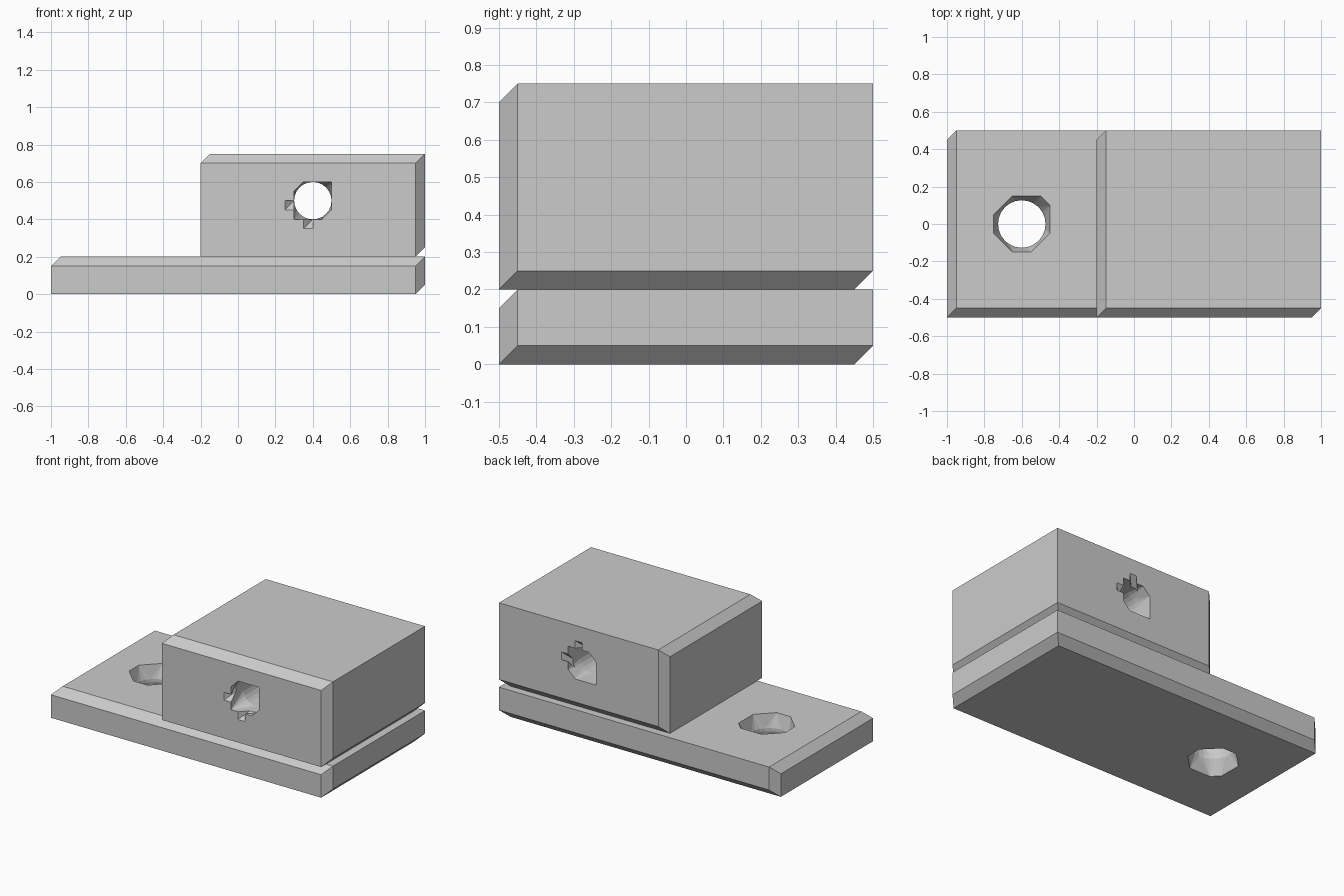
import bpy, bmesh, math
from mathutils import Vector

if "Cube" in bpy.data.objects:
    bpy.data.objects.remove(bpy.data.objects["Cube"], do_unlink=True)

grey = bpy.data.materials.new("plain grey")
grey.use_nodes = True
grey.diffuse_color = (0.6, 0.6, 0.6, 1)
grey.node_tree.nodes["Principled BSDF"].inputs["Base Color"].default_value = (0.6, 0.6, 0.6, 1)

SLANT = Vector((0.05, 0.05, 0.05))


def hull(name, points):
    """Flat-faced convex solid around the points."""
    bm = bmesh.new()
    for p in points:
        bm.verts.new(p)
    res = bmesh.ops.convex_hull(bm, input=bm.verts)
    spare = [v for v in res["geom_interior"] + res["geom_unused"]
             if isinstance(v, bmesh.types.BMVert)]
    bmesh.ops.delete(bm, geom=list(set(spare)), context="VERTS")
    bmesh.ops.dissolve_limit(bm, angle_limit=0.001, verts=bm.verts, edges=bm.edges)
    bmesh.ops.recalc_face_normals(bm, faces=bm.faces)
    mesh = bpy.data.meshes.new(name)
    bm.to_mesh(mesh)
    bm.free()
    mesh.materials.append(grey)
    obj = bpy.data.objects.new(name, mesh)
    bpy.context.collection.objects.link(obj)
    return obj


def slanted_block(name, low, high):
    """Box swept along the diagonal, so six of its edges are chamfered."""
    corners = [Vector((x, y, z)) for x in (low[0], high[0])
               for y in (low[1], high[1]) for z in (low[2], high[2])]
    return hull(name, corners + [c + SLANT for c in corners])


def cut(target, points):
    cutter = hull("hole_cutter", points)
    cutter.hide_render = True
    mod = target.modifiers.new("hole", "BOOLEAN")
    mod.operation = "DIFFERENCE"
    mod.solver = "EXACT"
    mod.object = cutter
    bpy.context.view_layer.objects.active = target
    bpy.ops.object.modifier_apply(modifier=mod.name)
    bpy.data.objects.remove(cutter, do_unlink=True)


def circle(radius, sides=24):
    return [(radius * math.cos(i * math.tau / sides), radius * math.sin(i * math.tau / sides))
            for i in range(sides)]


def drill(target, place, radius, mouth, half, depth):
    """Round bore whose two faceted mouths mirror each other through its centre."""
    ring = circle(radius)
    cut(target, [place(a, b, t) for a, b in ring for t in (-half - 0.1, half + 0.1)])
    for s in (1, -1):
        pts = [place(s * a, s * b, s * t) for a, b in mouth for t in (-half - 0.02, -half)]
        pts += [place(a, b, s * (depth - half)) for a, b in ring]
        cut(target, pts)


# Base plate with an upright hole
base = slanted_block("base_plate", (-1, -0.5, 0), (0.95, 0.45, 0.15))
plate_mouth = [(0.05, -0.15), (-0.1, -0.15), (-0.15, -0.1), (-0.15, 0.05), (-0.1, 0.1),
               (-0.05, 0.15), (0.05, 0.15), (0.1, 0.1), (0.15, 0.05), (0.15, -0.05), (0.1, -0.1)]
drill(base, lambda a, b, t: Vector((-0.6 + a, b, 0.1 + t)), 0.127, plate_mouth, 0.1, 0.09)

# Upper block with a hole from front to back
block = slanted_block("upper_block", (-0.2, -0.5, 0.2), (0.95, 0.45, 0.7))


def across(a, b, t):
    return Vector((0.4 + a, t, 0.5 + b))


block_mouth = [(-0.1, -0.1), (0.05, -0.1), (0.1, -0.05), (0.1, 0.1), (-0.05, 0.1), (-0.1, 0.05)]
drill(block, across, 0.1, block_mouth, 0.5, 0.12)

# Small slanted notches beside each mouth of the upper hole
for s in (1, -1):
    for a, b in ((-0.15, -0.05), (-0.05, -0.15)):
        square = [across(s * (a + i), s * (b + j), s * -0.5) for i in (0, 0.05) for j in (0, 0.05)]
        cut(block, [p + SLANT * s * k for p in square for k in (-0.4, 1.1)])
